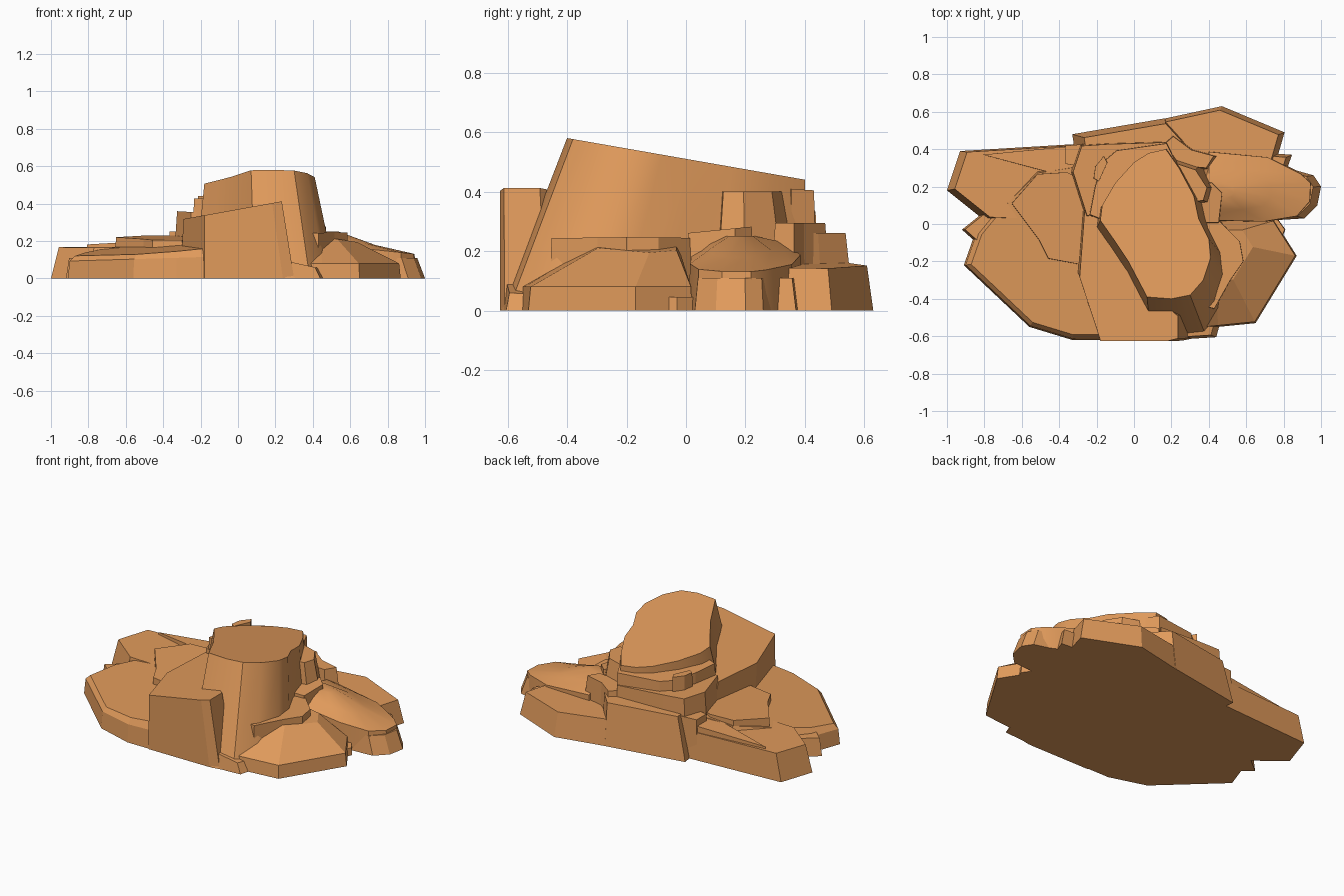
import bpy, bmesh, math

rock = bpy.data.materials.new("sandstone")
rock.diffuse_color = (0.75, 0.325, 0.105, 1)


def loft(name, base, levels, smooth=False):
    """Rock layer: base outline on the ground, then scaled copies of it.
    Each level is (pivot x, pivot y, scale, a, b, c) with z = a + b*x + c*y."""
    bm = bmesh.new()
    rings = [[bm.verts.new((x, y, 0)) for x, y in base]]
    for px, py, s, a, b, c in levels:
        ring = []
        for x, y in base:
            u, v = px + (x - px) * s, py + (y - py) * s
            ring.append(bm.verts.new((u, v, a + b * u + c * v)))
        rings.append(ring)
    n = len(base)
    for lo, hi in zip(rings, rings[1:]):
        for i in range(n):
            j = (i + 1) % n
            bm.faces.new((lo[i], lo[j], hi[j], hi[i]))
    bm.faces.new(rings[0][::-1])
    bm.faces.new(rings[-1])
    bmesh.ops.recalc_face_normals(bm, faces=bm.faces)
    me = bpy.data.meshes.new(name)
    bm.to_mesh(me)
    bm.free()
    ob = bpy.data.objects.new(name, me)
    bpy.context.collection.objects.link(ob)
    me.materials.append(rock)
    if smooth:
        bpy.ops.object.select_all(action='DESELECT')
        ob.select_set(True)
        bpy.context.view_layer.objects.active = ob
        bpy.ops.object.shade_smooth_by_angle(angle=math.radians(28))
    return ob


# Tall central butte: top outline flared outwards to the ground
top = [(0.17, 0.40), (0.08, 0.38), (0.0, 0.33), (-0.10, 0.22), (-0.17, 0.10),
       (-0.18, 0.02), (-0.11, -0.08), (-0.03, -0.2), (0.07, -0.39), (0.2, -0.40),
       (0.3, -0.38), (0.37, -0.30), (0.41, -0.18), (0.40, -0.08), (0.345, 0.03),
       (0.32, 0.15), (0.24, 0.30)]
flare = 1.28
butte = [(x * flare, 0.4 + (y - 0.4) * flare) for x, y in top]
loft("butte", butte, [(0, 0.4, 1 / flare, 0.51, 0, -0.175)], True)

# Front buttress leaning on the butte
loft("front_buttress",
     [(-0.18, -0.625), (0.24, -0.625), (0.30, -0.61), (0.30, -0.47), (0.1, -0.3),
      (-0.05, 0.15), (-0.28, 0.17), (-0.31, -0.23)],
     [(-0.17, -0.625, 0.86, 0.37, 0.18, 0)])

# Stepped shelves behind and left of the butte
loft("left_back_lower_step",
     [(-0.35, 0.28), (-0.27, 0.03), (0.0, 0.0), (0.1, 0.3), (0.18, 0.45),
      (-0.15, 0.44), (-0.30, 0.43)],
     [(0, 0.25, 0.93, 0.34, -0.06, 0)])
loft("left_back_upper_step",
     [(-0.22, 0.2), (-0.25, 0.04), (-0.1, -0.02), (0.1, 0.2), (0.22, 0.36),
      (0.18, 0.44), (-0.1, 0.40), (-0.17, 0.34)],
     [(0.05, 0.25, 0.95, 0.43, 0, -0.06)])
loft("back_fin", [(-0.22, 0.24), (-0.19, 0.22), (-0.14, 0.33), (-0.16, 0.37), (-0.21, 0.31)],
     [(-0.17, 0.3, 0.9, 0.44, 0, 0)])

# Broad left terrace
loft("left_terrace",
     [(-0.91, -0.22), (-0.56, -0.55), (-0.33, -0.62), (-0.15, -0.62), (-0.1, -0.2),
      (-0.2, 0.2), (-0.33, 0.33), (-0.53, 0.30), (-0.70, 0.13), (-0.85, -0.05)],
     [(-0.25, -0.15, 0.985, 0.12, 0.03, 0), (-0.25, -0.15, 0.94, 0.225, 0.1, 0.08)])
loft("terrace_slab", [(-0.51, -0.09), (-0.46, -0.19), (-0.30, -0.22), (-0.2, -0.1),
                      (-0.2, 0.2), (-0.36, 0.28), (-0.52, 0.27), (-0.66, 0.11)],
     [(-0.3, 0.1, 0.98, 0.215, 0, 0.05)])

# Low slabs at the back left
loft("back_left_slab",
     [(-0.93, 0.39), (-1.0, 0.18), (-0.8, 0.02), (-0.3, 0.0), (-0.1, 0.44)],
     [(-0.3, 0.3, 0.94, 0.165, 0, 0.01)])
loft("back_left_cap", [(-0.82, 0.37), (-0.48, 0.28), (-0.2, 0.25), (-0.2, 0.43)],
     [(-0.2, 0.4, 0.98, 0.23, 0.06, 0)])
loft("back_left_block", [(-0.37, 0.42), (-0.37, 0.32), (-0.25, 0.3), (-0.25, 0.43)],
     [(-0.25, 0.37, 0.97, 0.25, 0, 0)])
loft("left_ledge", [(-0.82, 0.05), (-0.92, -0.03), (-0.82, -0.12), (-0.5, 0.0)],
     [(-0.5, 0, 0.96, 0.11, 0, 0)])

# Flat slab at the back right, and the taller shelf beside it
loft("back_right_slab",
     [(0.10, 0.55), (0.47, 0.63), (0.805, 0.49), (0.75, 0.30), (0.3, 0.2), (0.1, 0.4)],
     [(0.3, 0.30, 0.935, 0.165, -0.03, 0)])
loft("back_shelf",
     [(-0.33, 0.48), (0.165, 0.565), (0.26, 0.46), (0.32, 0.38), (0.32, 0.25), (-0.31, 0.35)],
     [(0.2, 0.33, 0.88, 0.26, 0, 0)])
loft("back_knob", [(0.12, 0.42), (0.2, 0.3), (0.42, 0.28), (0.47, 0.36), (0.32, 0.40), (0.2, 0.49)],
     [(0.25, 0.38, 0.8, 0.295, 0, 0)])

# Right lobe, low base and sloping cap
loft("right_lobe_base",
     [(0.3, 0.0), (0.75, 0.02), (0.91, 0.03), (0.98, 0.10), (1.0, 0.20), (0.96, 0.26),
      (0.82, 0.30), (0.845, 0.37), (0.45, 0.40)],
     [(0.4, 0.18, 0.93, 0.11, 0, 0)])
loft("right_lobe_cap",
     [(0.3, 0.02), (0.7, 0.01), (0.88, 0.04), (0.95, 0.12), (0.955, 0.22), (0.9, 0.27),
      (0.72, 0.36), (0.4, 0.39)],
     [(0.4, 0.18, 0.98, 0.23, -0.105, 0), (0.4, 0.18, 0.6, 0.30, -0.165, 0),
      (0.4, 0.18, 0.25, 0.25, 0, 0)], True)

# Steps against the butte's right side
loft("right_low_step", [(0.3, 0.0), (0.46, 0.0), (0.48, 0.17), (0.42, 0.23), (0.3, 0.22)],
     [(0.35, 0.1, 0.93, 0.26, 0, 0.1)])
loft("right_high_step", [(0.2, 0.08), (0.44, 0.10), (0.47, 0.2), (0.38, 0.34), (0.2, 0.4)],
     [(0.22, 0.18, 0.68, 0.40, 0, 0)])

# Front right apron rising to the butte
loft("right_apron",
     [(0.25, -0.57), (0.45, -0.55), (0.65, -0.53), (0.87, -0.17), (0.75, 0.02), (0.3, 0.02)],
     [(0.45, -0.15, 0.98, 0.08, 0, 0), (0.42, -0.08, 0.48, 0.29, -0.15, 0)])
loft("apron_ledge", [(0.35, -0.44), (0.43, -0.46), (0.52, -0.3), (0.59, -0.20),
                     (0.57, -0.09), (0.46, 0.02), (0.3, 0.0)],
     [(0.4, -0.2, 0.97, 0.235, 0.02, 0)])
loft("front_foot", [(0.2, -0.62), (0.44, -0.605), (0.46, -0.53), (0.3, -0.45), (0.2, -0.5)],
     [(0.25, -0.53, 0.85, 0.15, -0.22, 0)])
loft("right_foot", [(0.6, -0.1), (0.78, -0.1), (0.81, -0.03), (0.76, 0.04), (0.6, 0.04)],
     [(0.6, 0, 0.98, 0.045, 0, 0)])
